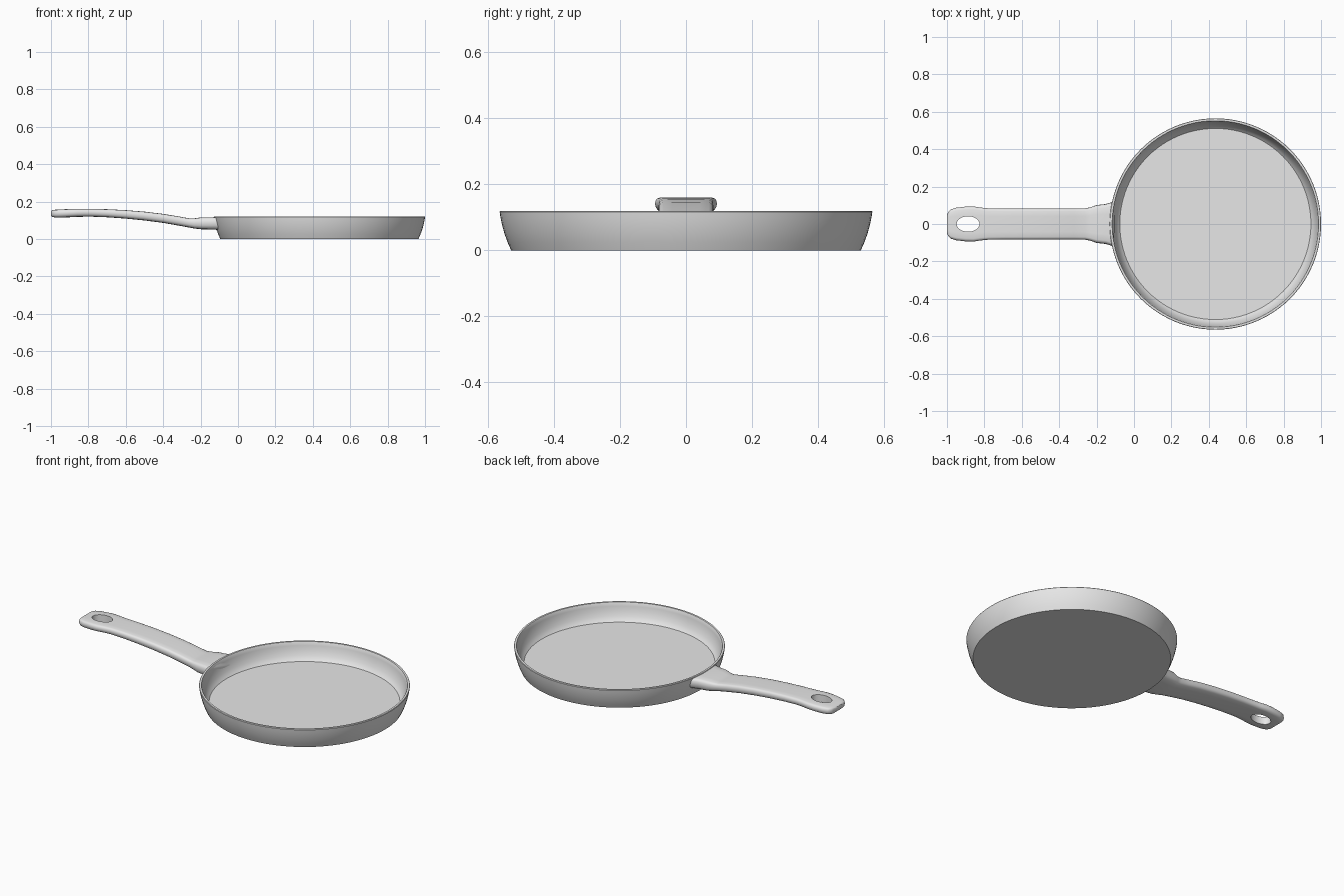
import bpy, bmesh, math

if "Cube" in bpy.data.objects:
    bpy.data.objects.remove(bpy.data.objects["Cube"])

CX = 0.435  # pan centre on x

metal = bpy.data.materials.new("grey_metal")
metal.diffuse_color = (0.8, 0.8, 0.8, 1)
metal.use_nodes = True
metal.node_tree.nodes["Principled BSDF"].inputs["Base Color"].default_value = metal.diffuse_color


def finish(bm, name):
    bmesh.ops.recalc_face_normals(bm, faces=bm.faces)
    me = bpy.data.meshes.new(name)
    bm.to_mesh(me)
    bm.free()
    ob = bpy.data.objects.new(name, me)
    bpy.context.collection.objects.link(ob)
    me.materials.append(metal)
    return ob


def smooth(ob, angle):
    bpy.ops.object.select_all(action='DESELECT')
    ob.select_set(True)
    bpy.context.view_layer.objects.active = ob
    bpy.ops.object.shade_smooth_by_angle(angle=math.radians(angle))


def loft(bm, rings):
    loops = [[bm.verts.new(p) for p in r] for r in rings]
    n = len(loops[0])
    for a, b in zip(loops, loops[1:]):
        for i in range(n):
            j = (i + 1) % n
            bm.faces.new((a[i], a[j], b[j], b[i]))
    bm.faces.new(loops[0])
    bm.faces.new(loops[-1])


# Pan body: revolved profile from the underside, over the rim, to the cooking floor
profile = [(0.53, 0), (0.541, 0.025), (0.55, 0.05), (0.557, 0.075), (0.562, 0.098),
           (0.565, 0.117), (0.563, 0.12), (0.552, 0.12), (0.55, 0.117), (0.547, 0.098),
           (0.541, 0.072), (0.531, 0.047), (0.521, 0.03), (0.511, 0.02)]
N = 96
bm = bmesh.new()
loft(bm, [[(CX + r * math.cos(2 * math.pi * i / N), r * math.sin(2 * math.pi * i / N), z)
           for i in range(N)] for r, z in profile])
pan = finish(bm, "pan_body")
smooth(pan, 35)

# Handle: stations of x, half width, bottom z, top z
stations = [
    (-1.0, 0.045, 0.124, 0.148), (-0.994, 0.064, 0.118, 0.153), (-0.98, 0.078, 0.115, 0.156),
    (-0.95, 0.087, 0.114, 0.158), (-0.90, 0.093, 0.116, 0.160), (-0.86, 0.094, 0.118, 0.161),
    (-0.82, 0.088, 0.119, 0.161), (-0.78, 0.084, 0.119, 0.161), (-0.70, 0.083, 0.116, 0.159),
    (-0.60, 0.083, 0.109, 0.154), (-0.50, 0.083, 0.099, 0.146), (-0.40, 0.083, 0.086, 0.134),
    (-0.32, 0.083, 0.072, 0.121), (-0.26, 0.084, 0.061, 0.110), (-0.235, 0.089, 0.056, 0.110),
    (-0.20, 0.101, 0.052, 0.115), (-0.15, 0.107, 0.050, 0.116), (-0.11, 0.122, 0.049, 0.116)]
half = [(0, 1), (0.5, 1), (0.83, 0.98), (0.92, 0.92), (0.98, 0.78), (1, 0.55),
        (0.98, 0.32), (0.92, 0.14), (0.8, 0.03), (0.5, 0), (0, 0)]
section = half + [(-u, v) for u, v in half[-2:0:-1]]
rings = []
for k, (x, w, z0, z1) in enumerate(stations):
    ring = []
    for u, v in section:
        y, z = u * w, z0 + v * (z1 - z0)
        px = x
        if k == len(stations) - 1:  # root follows the curved pan wall
            px = CX - math.sqrt((0.543 + 0.2 * (z - 0.05)) ** 2 - y * y)
        ring.append((px, y, z))
    rings.append(ring)
bm = bmesh.new()
loft(bm, rings)
handle = finish(bm, "handle")

# Hanging hole: oval cut through the handle end
bm = bmesh.new()
loft(bm, [[(-0.887 + 0.061 * math.cos(2 * math.pi * i / 40),
            0.041 * math.sin(2 * math.pi * i / 40), z) for i in range(40)]
          for z in (0.05, 0.25)])
cutter = finish(bm, "hole_cutter")
cutter.hide_render = True
mod = handle.modifiers.new("hanging_hole", 'BOOLEAN')
mod.operation = 'DIFFERENCE'
mod.solver = 'EXACT'
mod.object = cutter
bpy.ops.object.select_all(action='DESELECT')
handle.select_set(True)
bpy.context.view_layer.objects.active = handle
bpy.ops.object.modifier_apply(modifier=mod.name)
bpy.data.objects.remove(cutter, do_unlink=True)
smooth(handle, 35)
